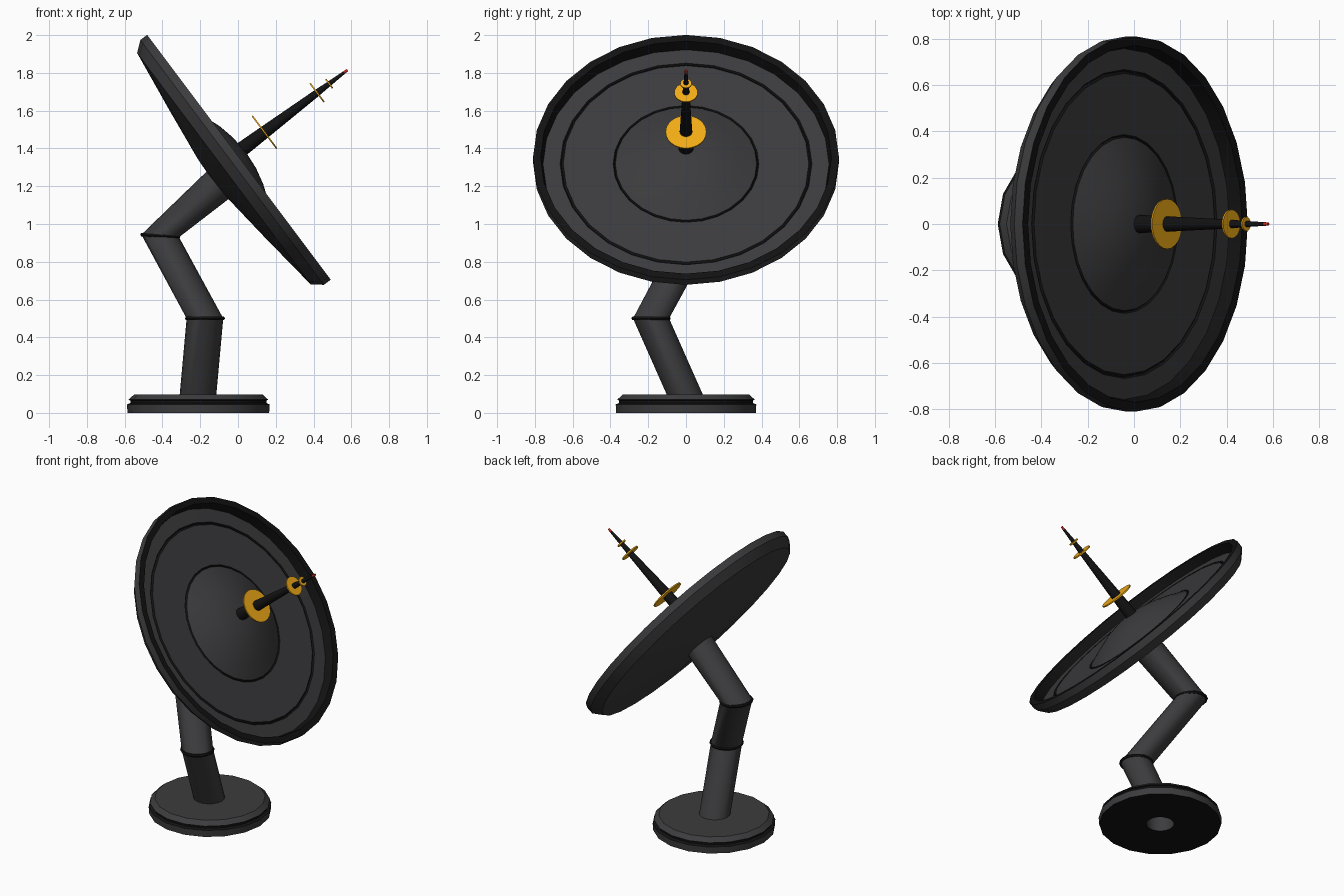
import bpy, bmesh
from math import cos, sin, tau, radians, atan2
from mathutils import Matrix, Vector

if "Cube" in bpy.data.objects:
    bpy.data.objects.remove(bpy.data.objects["Cube"])


def material(name, rgb):
    m = bpy.data.materials.new(name)
    m.diffuse_color = (*rgb, 1)
    m.use_nodes = True
    m.node_tree.nodes["Principled BSDF"].inputs["Base Color"].default_value = m.diffuse_color
    return m


GREY = material("dark_grey", (0.045, 0.045, 0.048))
BLACK = material("black", (0.006, 0.006, 0.006))
GOLD = material("gold", (0.9, 0.42, 0.008))
RED = material("red", (0.6, 0.02, 0.01))
MATS = [GREY, BLACK, GOLD, RED]
G, K, Y, R = range(4)


def loft(name, rings, segs, mats, closed=False):
    """Skin circular rings (matrix, radius); mats gives one material per band."""
    bm = bmesh.new()
    loops = []
    for mat, r in rings:
        loops.append([bm.verts.new(mat @ Vector((r * cos(tau * i / segs), r * sin(tau * i / segs), 0)))
                      for i in range(segs)])
    n = len(loops)
    for k in range(n if closed else n - 1):
        a, b = loops[k], loops[(k + 1) % n]
        for i in range(segs):
            j = (i + 1) % segs
            f = bm.faces.new((a[i], a[j], b[j], b[i]))
            f.material_index = mats[k] if k < len(mats) else mats[-1]
    bmesh.ops.remove_doubles(bm, verts=bm.verts, dist=1e-5)
    bmesh.ops.recalc_face_normals(bm, faces=bm.faces)
    me = bpy.data.meshes.new(name)
    bm.to_mesh(me)
    bm.free()
    for m in MATS:
        me.materials.append(m)
    ob = bpy.data.objects.new(name, me)
    bpy.context.collection.objects.link(ob)
    bpy.ops.object.select_all(action='DESELECT')
    ob.select_set(True)
    bpy.context.view_layer.objects.active = ob
    bpy.ops.object.shade_smooth_by_angle(angle=radians(30))
    return ob


def revolve(name, frame, profile, segs, mats, closed=False):
    """Turn a (height, radius) profile about the z axis of frame."""
    return loft(name, [(frame @ Matrix.Translation((0, 0, h)), r) for h, r in profile], segs, mats, closed)


TILT = Matrix.Rotation(atan2(0.8, 0.6), 4, 'Y')
DISH = Matrix.Translation((-0.075, 0, 1.293)) @ TILT
MAST = DISH @ Matrix.Translation((-0.025, 0, 0))

# round foot with a dark groove and an open centre below
revolve("base", Matrix.Translation((-0.21, 0, 0)),
        [(0, 0.085), (0, 0.375), (0.045, 0.378), (0.052, 0.36), (0.065, 0.36),
         (0.07, 0.37), (0.097, 0.34), (0.097, 0.085)],
        18, [K, G, K, K, K, G, G, G], closed=True)

# bent arm of three leaning tubes
knee = Matrix.Translation((-0.175, -0.185, 0.5))
elbow = Matrix.Translation((-0.412, 0.05, 0.937)) @ Matrix.Rotation(radians(4), 4, 'Y')
loft("arm", [(Matrix.Translation((-0.215, 0.01, 0.06)), 0.097), (knee, 0.097), (elbow, 0.1),
             (Matrix.Translation((-0.085, 0, 1.225)) @ TILT, 0.095)], 18, [G])

# dark collars at the bends
for name, frame in (("knee_collar", knee), ("elbow_collar", elbow)):
    revolve(name, frame, [(-0.009, 0.09), (-0.009, 0.101), (0, 0.106), (0.009, 0.101), (0.009, 0.09)],
            18, [K], closed=True)

# reflector dish: back, rim, inner wall, grooves, bulging centre
revolve("dish", DISH,
        [(-0.085, 0), (-0.08, 0.12), (-0.045, 0.42), (0, 0.765), (0.055, 0.81), (0.1, 0.81),
         (0.1, 0.77), (0.04, 0.757), (0.042, 0.667), (0.034, 0.66), (0.042, 0.65),
         (0.042, 0.386), (0.034, 0.38), (0.044, 0.374),
         (0.085, 0.28), (0.118, 0.19), (0.138, 0.1), (0.146, 0)],
        28, [G, G, G, G, G, K, K, G, K, K, G, K, K, G, G, G, G])

# tapered feed mast with red tip
revolve("feed_mast", MAST,
        [(0.1, 0), (0.1, 0.041), (0.3, 0.033), (0.63, 0.019), (0.72, 0.013), (0.815, 0.008),
         (0.837, 0.007), (0.837, 0)], 12, [K, K, K, K, K, R, R])

# thin gold discs along the mast
for i, (h, r) in enumerate(((0.288, 0.108), (0.636, 0.062), (0.716, 0.03))):
    revolve(f"feed_disc_{i + 1}", MAST,
            [(h - 0.004, 0), (h - 0.004, r), (h + 0.004, r), (h + 0.004, 0)], 24, [Y])
